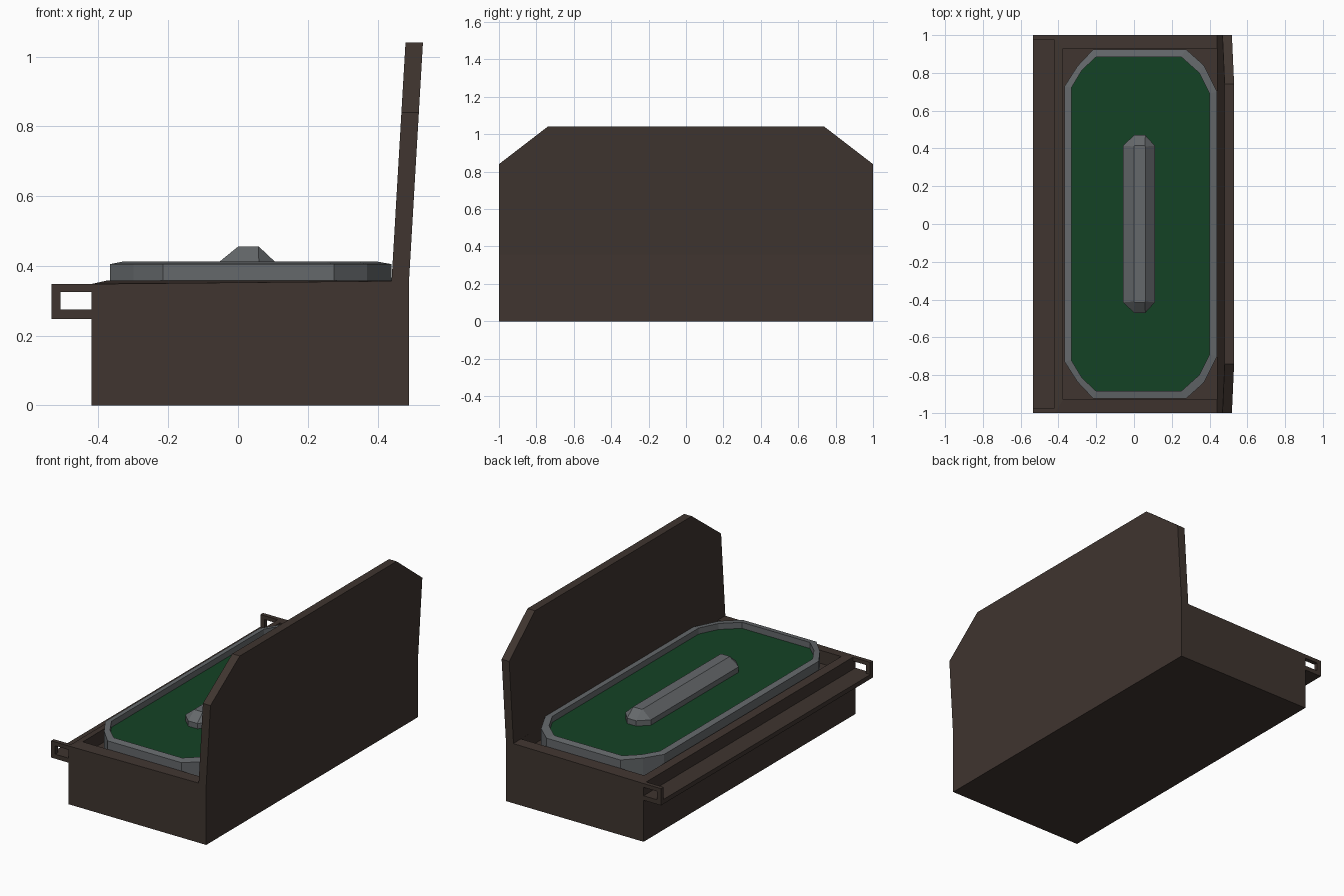
import bpy, bmesh

if "Cube" in bpy.data.objects:
    bpy.data.objects.remove(bpy.data.objects["Cube"])


def material(name, rgb):
    m = bpy.data.materials.new(name)
    m.diffuse_color = (*rgb, 1)
    m.use_nodes = True
    m.node_tree.nodes["Principled BSDF"].inputs["Base Color"].default_value = m.diffuse_color
    return m


BROWN = material("dark_wood", (0.05, 0.035, 0.029))
GREEN = material("green_felt", (0.007, 0.055, 0.018))
GREY = material("grey_stone", (0.13, 0.14, 0.148))


def loft(name, rings, mat, caps=True):
    """Join matching rings of points with quads, optionally closing both ends."""
    bm = bmesh.new()
    vs = [[bm.verts.new(p) for p in r] for r in rings]
    n = len(rings[0])
    for a, b in zip(vs, vs[1:]):
        for i in range(n):
            j = (i + 1) % n
            bm.faces.new((a[i], a[j], b[j], b[i]))
    if caps:
        bm.faces.new(vs[0][::-1])
        bm.faces.new(vs[-1])
    bmesh.ops.recalc_face_normals(bm, faces=bm.faces)
    me = bpy.data.meshes.new(name)
    bm.to_mesh(me)
    bm.free()
    me.materials.append(mat)
    ob = bpy.data.objects.new(name, me)
    bpy.context.collection.objects.link(ob)
    return ob


def level(points, z):
    return [(x, y, z) for x, y in points]


def rect(x0, x1, y):
    return [(x0, -y), (x1, -y), (x1, y), (x0, y)]


def mirrored(half):
    """Close an outline given for y > 0 by mirroring it across y = 0."""
    return half + [(x, -y) for x, y in reversed(half)]


# Cabinet: box with a raised inner lip and a recess for the table top
outer = rect(-0.42, 0.49, 1.0)
inner = rect(-0.375, 0.44, 0.93)
top = [(x, y, 0.348 if x < 0 else 0.357) for x, y in outer]
loft("cabinet", [level(outer, 0), top, level(inner, 0.358), level(inner, 0.28)], BROWN)

# Leaning back board with clipped upper corners
side = [(-1, 0.356), (1, 0.356), (1, 0.84), (0.74, 1.04), (-0.74, 1.04), (-1, 0.84)]
lean = 0.04 / 0.684
loft("back_board",
     [[(x + (z - 0.356) * lean, y, z) for y, z in side] for x in (0.44, 0.49)], BROWN)

# Front ledge carried by an open bracket at each end
loft("ledge", [level(rect(-0.535, -0.42, 0.98), z) for z in (0.248, 0.275)], BROWN)
bracket = [(-0.42, 0.348), (-0.535, 0.348), (-0.535, 0.248), (-0.42, 0.248),
           (-0.42, 0.275), (-0.508, 0.275), (-0.508, 0.325), (-0.42, 0.325)]
for label, s in (("front", -1), ("back", 1)):
    loft(label + "_bracket",
         [[(x, s * y, z) for x, z in bracket] for y in (0.975, 1.0)], BROWN)

# Table rim with clipped corners, and the felt inside it
rim_out = mirrored([(-0.367, 0.73), (-0.30, 0.835), (-0.215, 0.925),
                    (0.275, 0.925), (0.37, 0.84), (0.44, 0.70)])
rim_in = mirrored([(-0.332, 0.72), (-0.275, 0.815), (-0.20, 0.885),
                   (0.25, 0.885), (0.345, 0.80), (0.40, 0.69)])
loft("table_rim", [level(rim_out, 0.28), level(rim_out, 0.405),
                   level(rim_in, 0.412), level(rim_in, 0.37)], GREY, caps=False)
loft("felt", [level(rim_in, 0.36), level(rim_in, 0.376)], GREEN)

# Central island: clipped ends, short wall and sloped top
island = mirrored([(-0.058, 0.415), (0.0, 0.47), (0.06, 0.47), (0.11, 0.415)])
crest = mirrored([(-0.0, 0.41), (0.002, 0.415), (0.058, 0.415), (0.06, 0.41)])
loft("island", [level(island, 0.37), level(island, 0.408), level(crest, 0.455)], GREY)
